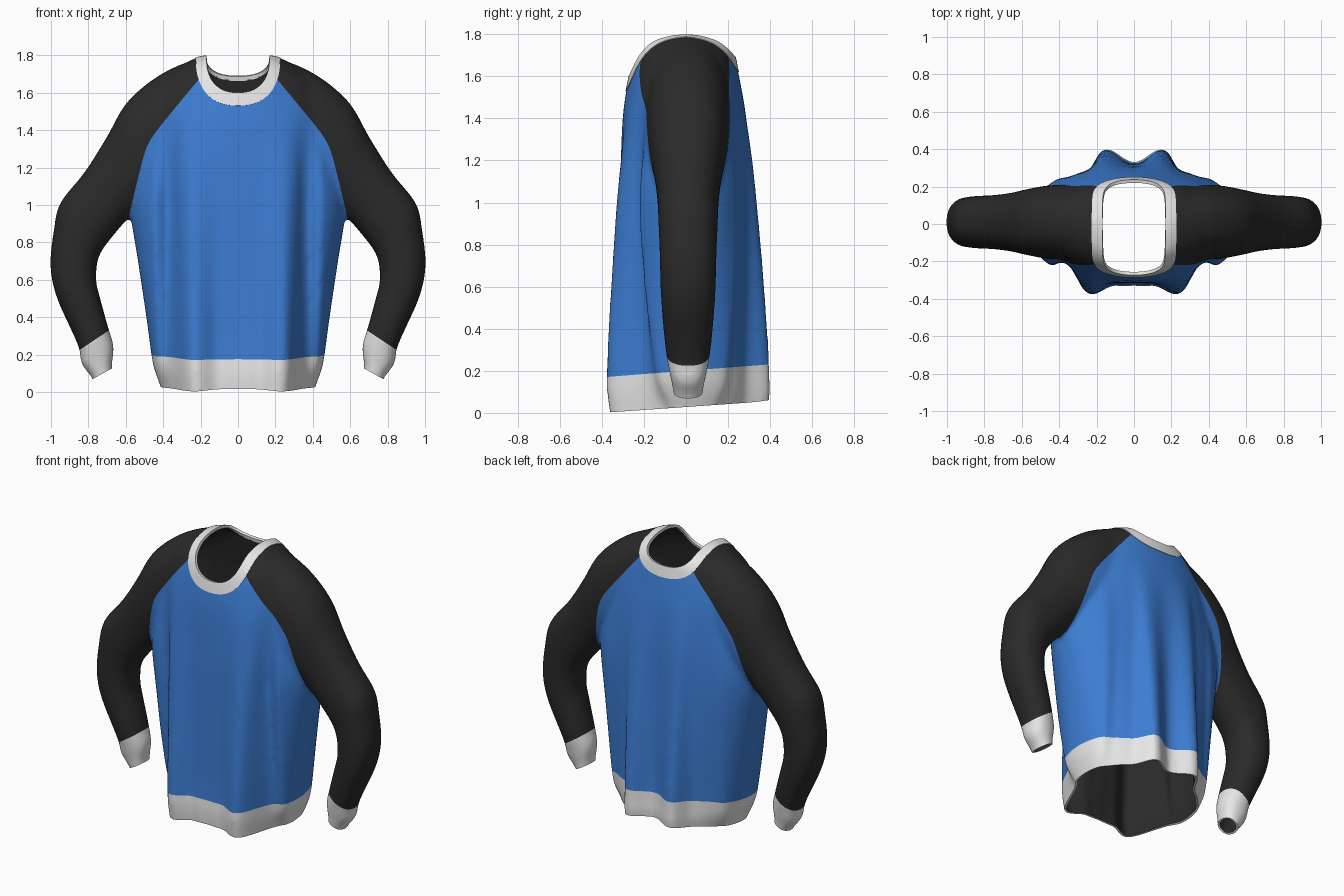
import bpy, bmesh, math

cube = bpy.data.objects.get("Cube")
if cube:
    bpy.data.objects.remove(cube, do_unlink=True)


def material(name, rgb):
    m = bpy.data.materials.new(name)
    m.use_nodes = True
    m.diffuse_color = (*rgb, 1)
    bsdf = next(n for n in m.node_tree.nodes if n.type == 'BSDF_PRINCIPLED')
    bsdf.inputs["Base Color"].default_value = (*rgb, 1)
    bsdf.inputs["Roughness"].default_value = 0.8
    return m


BLUE = material("blue knit", (0.046, 0.205, 0.65))
WHITE = material("white ribbing", (0.84, 0.84, 0.84))
BLACK = material("black knit", (0.023, 0.023, 0.023))
SIDES = 120


def resample(rows, steps=4):
    """Smooth curve through the station rows."""
    out = []
    for i in range(len(rows) - 1):
        quad = (rows[max(i - 1, 0)], rows[i], rows[i + 1], rows[min(i + 2, len(rows) - 1)])
        for k in range(steps):
            t = k / steps
            out.append([b + t * ((c - a) + t * ((2 * a - 5 * b + 4 * c - d)
                        + t * (3 * b - a - 3 * c + d))) / 2 for a, b, c, d in zip(*quad)])
    return out + [rows[-1]]


def power(v, p):
    return math.copysign(abs(v) ** p, v)


def loft(bm, rings):
    """Closed tube through a list of point rings."""
    rows = [[bm.verts.new(p) for p in ring] for ring in rings]
    for a, b in zip(rows, rows[1:]):
        for i in range(SIDES):
            j = (i + 1) % SIDES
            bm.faces.new((a[i], a[j], b[j], b[i]))
    bm.faces.new(rows[0][::-1])
    bm.faces.new(rows[-1])


# Fold offsets across the cloth: distance from the middle, push outwards
FRONT_FOLDS = [(0, -.05), (.09, -.042), (.25, .055), (.37, -.06), (.45, .01), (.7, 0)]
BACK_FOLDS = [(0, -.05), (.165, .045), (.25, -.035), (.34, -.03), (.42, .015), (.7, 0)]


def fold(table, x):
    for (xa, ya), (xb, yb) in zip(table, table[1:]):
        if x <= xb:
            return ya + (yb - ya) * (0.5 - 0.5 * math.cos(math.pi * (x - xa) / (xb - xa)))
    return 0


def torso_ring(z, half, front, back):
    """Oval ring with vertical folds that deepen towards the hem."""
    ring = []
    for i in range(SIDES):
        a = math.tau * i / SIDES
        x, s = half * math.cos(a), math.sin(a)
        table, depth = (BACK_FOLDS, back) if s > 0 else (FRONT_FOLDS, front)
        reach = 0.5 if s < 0 and abs(x) > 0.31 else 1.2
        grow = min(1, max(0, (1.5 - z) / reach)) * min(1, abs(s) * 2.5)
        ring.append((x, depth * s + math.copysign(grow, s) * fold(table, abs(x)), z))
    return ring


def sleeve_ring(side, ox, oz, ix, iz, ry):
    """Oval ring between an outer and an inner point of the sleeve outline."""
    ring = []
    for i in range(SIDES):
        a = math.tau * i / SIDES
        t = 0.5 + 0.5 * power(math.cos(a), 0.88)
        y = 0.01 + ry * power(math.sin(a), 0.88)
        ring.append((side * (ix + (ox - ix) * t), y, iz + (oz - iz) * t))
    return ring


# Torso: height, half width, front depth, back depth
TORSO = [(-0.1, .39, .36, .36), (0, .405, .375, .37), (.1, .44, .38, .38),
         (.18, .46, .375, .375), (.4, .49, .365, .365), (.7, .535, .35, .35),
         (1.0, .58, .335, .33), (1.2, .565, .322, .315), (1.4, .53, .305, .29),
         (1.55, .49, .28, .262), (1.65, .43, .258, .242), (1.72, .345, .23, .225),
         (1.77, .26, .185, .18), (1.795, .2, .09, .09)]

# Sleeve: outer x, outer z, inner x, inner z, half depth
SLEEVE = [(.22, 1.775, .25, 1.2, .19), (.32, 1.745, .36, 1.1, .2), (.46, 1.667, .47, 1.03, .195),
          (.6, 1.54, .55, .97, .175), (.7, 1.365, .605, .91, .157), (.82, 1.175, .66, .845, .145),
          (.95, 1.01, .715, .775, .14),
          (.985, .86, .745, .72, .136), (1.003, .7, .757, .66, .133), (.99, .58, .757, .58, .13),
          (.955, .47, .742, .52, .125), (.9, .35, .718, .43, .116), (.85, .235, .69, .33, .104),
          (.835, .15, .665, .24, .088), (.78, .075, .675, .125, .07), (.75, 0, .65, .06, .068)]

# Fuse torso and sleeves into one smooth shell
bm = bmesh.new()
loft(bm, [torso_ring(*r) for r in resample(TORSO)])
for side in (1, -1):
    loft(bm, [sleeve_ring(side, *r) for r in resample(SLEEVE)])
bmesh.ops.recalc_face_normals(bm, faces=bm.faces)
mesh = bpy.data.meshes.new("shell")
bm.to_mesh(mesh)
bm.free()
shell = bpy.data.objects.new("shell", mesh)
bpy.context.collection.objects.link(shell)
remesh = shell.modifiers.new("fuse", 'REMESH')
remesh.mode = 'VOXEL'
remesh.voxel_size = 0.015
smooth = shell.modifiers.new("soften", 'SMOOTH')
smooth.factor = 0.5
smooth.iterations = 7
fused = bpy.data.meshes.new_from_object(
    shell.evaluated_get(bpy.context.evaluated_depsgraph_get()))
bpy.data.objects.remove(shell, do_unlink=True)


# Seam fields: negative inside the named region
def neck(p, half, front, back):
    t = min(1, max(0, (p.y + 0.1) / 0.2))
    drop = front + (back - front) * t
    return (abs(p.x) / half) ** 2.4 + (max(0, 1.79 - p.z) / drop) ** 2.4 - 1


def neck_hole(p):
    return neck(p, 0.168, 0.19, 0.1)


def neck_lip(p):
    return neck(p, 0.178, 0.205, 0.125)


def collar(p):
    return neck(p, 0.225, 0.26, 0.17)


def below_hem(p):
    arch = 0.012 * math.cos(p.x * 7)
    return 1 if abs(p.x) > 0.6 else p.z - (0.028 + 0.07 * p.y + max(0, arch))


def hem(p):
    return 1 if abs(p.x) > 0.6 else p.z - (0.2 + 0.077 * p.y)


def beyond_cuff(p):
    return 1 if abs(p.x) < 0.6 else 0.485 * abs(p.x) + 0.874 * p.z - 0.437


def cuff(p):
    return 1 if abs(p.x) < 0.6 else 0.555 * abs(p.x) + 0.832 * p.z - 0.657


def sleeve(p):
    x = abs(p.x)
    upper = x - (0.22 + (1.66 - p.z) * 0.84)
    lower = x - (0.49 + (1.35 - max(p.z, 0.91)) * 0.23)
    return -0.5 * (upper + lower + math.hypot(upper - lower, 0.035))


def cut(bm, field):
    """Cut the mesh along the zero line of a field."""
    value = {v: field(v.co) for v in bm.verts}
    new = []
    for e in list(bm.edges):
        a, b = e.verts
        fa, fb = value[a], value[b]
        if fa * fb < 0:
            t = min(0.95, max(0.05, fa / (fa - fb)))
            new.append(bmesh.utils.edge_split(e, a, t)[1])
    bmesh.ops.connect_verts(bm, verts=new)


bm = bmesh.new()
bm.from_mesh(fused)
for field in (neck_hole, neck_lip, collar, below_hem, hem, beyond_cuff, cuff, sleeve):
    cut(bm, field)


def part_of(p):
    if neck_hole(p) < 0 or below_hem(p) < 0 or beyond_cuff(p) < 0:
        return None
    side = "left" if p.x > 0 else "right"
    if collar(p) < 0:
        return "collar"
    if hem(p) < 0:
        return "hem_band"
    if cuff(p) < 0:
        return "cuff_" + side
    if sleeve(p) < 0:
        return "sleeve_" + side
    return "body_panel"


# Split into garment parts, each with a cloth thickness and black lining
PARTS = {"body_panel": (BLUE, 0.012), "collar": (WHITE, 0.018), "hem_band": (WHITE, 0.014)}
for s in ("left", "right"):
    PARTS["sleeve_" + s] = (BLACK, 0.012)
    PARTS["cuff_" + s] = (WHITE, 0.013)

for name, (colour, thick) in PARTS.items():
    piece = bm.copy()
    extra = [f for f in piece.faces if part_of(f.calc_center_median()) != name]
    bmesh.ops.delete(piece, geom=extra, context='FACES')
    me = bpy.data.meshes.new(name)
    piece.to_mesh(me)
    piece.free()
    me.materials.clear()
    me.materials.append(colour)
    me.materials.append(BLACK)
    me.polygons.foreach_set("material_index", [0] * len(me.polygons))
    ob = bpy.data.objects.new(name, me)
    bpy.context.collection.objects.link(ob)
    sol = ob.modifiers.new("cloth", 'SOLIDIFY')
    sol.thickness = thick
    sol.offset = -0.6 if name == "collar" else -1
    sol.material_offset = 1
    bpy.ops.object.select_all(action='DESELECT')
    ob.select_set(True)
    bpy.context.view_layer.objects.active = ob
    bpy.ops.object.modifier_apply(modifier=sol.name)
    bpy.ops.object.shade_smooth_by_angle(angle=math.radians(50))

# The ribbing turns over the inner edge of the neck
for face in bpy.data.objects["collar"].data.polygons:
    if neck_lip(face.center) < 0:
        face.material_index = 0
bm.free()
bpy.data.meshes.remove(fused)
